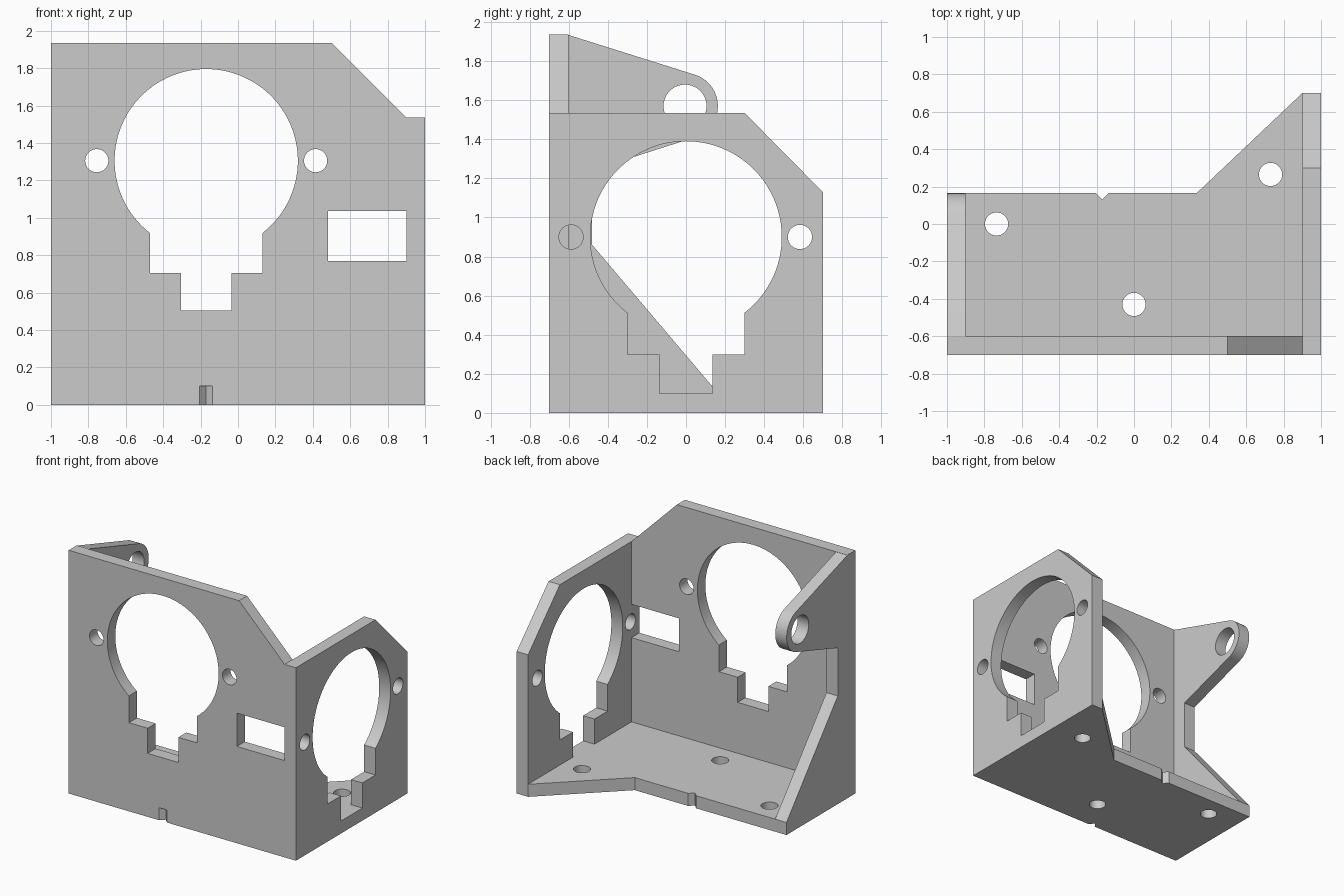
import bpy, bmesh
from math import sin, cos, pi, acos, atan2

if "Cube" in bpy.data.objects:
    bpy.data.objects.remove(bpy.data.objects["Cube"])

# Extrude a 2D profile along an axis between lo and hi
def prism(name, pts, axis, lo, hi):
    place = {'x': lambda a, b, t: (t, a, b),
             'y': lambda a, b, t: (a, t, b),
             'z': lambda a, b, t: (a, b, t)}[axis]
    bm = bmesh.new()
    n = len(pts)
    v0 = [bm.verts.new(place(a, b, lo)) for a, b in pts]
    v1 = [bm.verts.new(place(a, b, hi)) for a, b in pts]
    bm.faces.new(v0)
    bm.faces.new(v1)
    for i in range(n):
        j = (i + 1) % n
        bm.faces.new((v0[i], v0[j], v1[j], v1[i]))
    bmesh.ops.recalc_face_normals(bm, faces=bm.faces)
    me = bpy.data.meshes.new(name)
    bm.to_mesh(me)
    bm.free()
    ob = bpy.data.objects.new(name, me)
    bpy.context.collection.objects.link(ob)
    return ob

def arc(cx, cy, r, a0, a1, n):
    return [(cx + r * cos(a0 + (a1 - a0) * i / n),
             cy + r * sin(a0 + (a1 - a0) * i / n)) for i in range(n + 1)]

def circle(cx, cy, r, n=40):
    return arc(cx, cy, r, 0, 2 * pi, n)[:-1]

# Round opening with a two-step slot below it
def keyhole(cx, cz):
    a = acos(0.3 / 0.49)
    slot = [(-.3, -.6), (-.135, -.6), (-.135, -.8), (.135, -.8), (.135, -.6), (.3, -.6)]
    return arc(cx, cz, 0.49, -a, pi + a, 80) + [(cx + x, cz + z) for x, z in slot]

def boolean(target, other, op):
    other.hide_render = True
    m = target.modifiers.new(op, 'BOOLEAN')
    m.operation, m.solver, m.object = op, 'EXACT', other
    bpy.context.view_layer.objects.active = target
    bpy.ops.object.modifier_apply(modifier=m.name)
    bpy.data.objects.remove(other)

# Base plate, front plate, side plate
bracket = prism("motor_bracket", [(-1, -.7), (1, -.7), (1, .7), (.9, .7), (.335, .165), (-1, .165)], 'z', 0, .1)
front = prism("front_plate", [(-1, 0), (1, 0), (1, 1.535), (.9, 1.535), (.5, 1.935), (-1, 1.935)], 'y', -.7, -.6)
right = prism("right_plate", [(-.7, 0), (.7, 0), (.7, 1.13), (.3, 1.535), (-.7, 1.535)], 'x', .9, 1)

# Left plate: diagonal brace with a rounded arm on top
cy, cz, r = -.005, 1.57, .168
t = atan2(.956, .294)
left = prism("left_plate", [(-.7, 0), (.165, 0), (.165, .1), (-.48, .86), (-.48, 1.242)]
             + arc(cy, cz, r, -t, t, 40) + [(-.605, 1.935), (-.7, 1.935)], 'x', -1, -.9)
for part in (front, right, left):
    boolean(bracket, part, 'UNION')

# Openings
cuts = [
    (keyhole(-.17, 1.305), 'y', -.75, -.55),
    (keyhole(0, .9), 'x', .85, 1.05),
    ([(.48, .77), (.9, .77), (.9, 1.035), (.48, 1.035)], 'y', -.75, -.55),
    (circle(cy, cz, .11), 'x', -1.05, -.85),
]
cuts += [(circle(x, 1.305, .062), 'y', -.75, -.55) for x in (-.755, .415)]
cuts += [(circle(y, .9, .062), 'x', .85, 1.05) for y in (-.588, .583)]
cuts += [(circle(x, y, .062), 'z', -.05, .15) for x, y in ((-.735, 0), (0, -.43), (.73, .265))]

# V notches at front and back of the base
cuts += [([(-.17 - .07, y - s * .035), (-.17 + .07, y - s * .035), (-.17, y + s * .035)], 'z', -.05, .1 + e)
         for y, s, e in ((-.7, 1, 0), (.165, -1, .05))]
for pts, axis, lo, hi in cuts:
    boolean(bracket, prism("cutter", pts, axis, lo, hi), 'DIFFERENCE')

bracket.select_set(True)
bpy.context.view_layer.objects.active = bracket
bpy.ops.object.shade_smooth_by_angle(angle=0.52)
